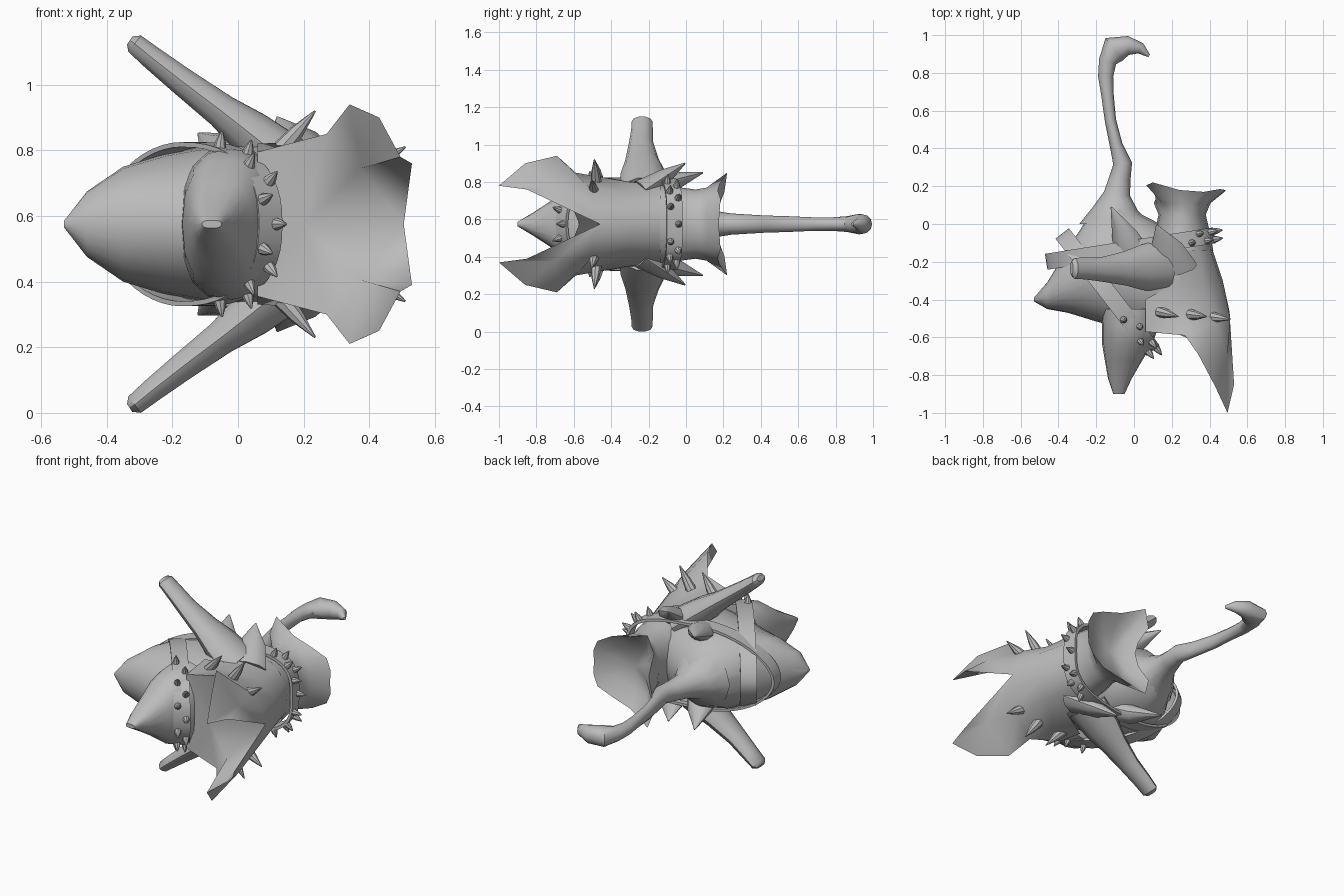
import bpy, bmesh, math
from mathutils import Vector

if "Cube" in bpy.data.objects:
    bpy.data.objects.remove(bpy.data.objects["Cube"])

MID = 0.575  # height of the symmetry plane
grey = bpy.data.materials.new("plain grey")
grey.diffuse_color = (0.5, 0.5, 0.5, 1)
grey.use_nodes = True
grey.node_tree.nodes["Principled BSDF"].inputs["Base Color"].default_value = grey.diffuse_color


def finish(name, bm, mirror=False, angle=40, merge=False):
    bmesh.ops.recalc_face_normals(bm, faces=bm.faces)
    me = bpy.data.meshes.new(name)
    bm.to_mesh(me)
    bm.free()
    me.materials.append(grey)
    me.polygons.foreach_set("use_smooth", [True] * len(me.polygons))
    me.set_sharp_from_angle(angle=math.radians(angle))
    ob = bpy.data.objects.new(name, me)
    ob.location.z = MID
    bpy.context.collection.objects.link(ob)
    if mirror:
        mod = ob.modifiers.new("mirror", "MIRROR")
        mod.use_axis = (False, False, True)
        mod.use_mirror_merge = merge
    return ob


def loft_into(bm, path, sides=16, axis=None, up=(0, 0, 1), n=2):
    """Skin rounded sections (x, y, z, half width, half depth)."""
    pts = [Vector(p[:3]) for p in path]
    s = lambda t: math.copysign(abs(t) ** (2 / n), t)
    rings = []
    for i, p in enumerate(path):
        t = Vector(axis) if axis else pts[min(i + 1, len(pts) - 1)] - pts[max(i - 1, 0)]
        u = t.cross(Vector(up)).normalized()
        v = u.cross(t).normalized()
        ring = []
        for k in range(sides):
            a = math.tau * k / sides
            ring.append(bm.verts.new(pts[i] + u * p[3] * s(math.cos(a)) + v * p[4] * s(math.sin(a))))
        rings.append(ring)
    for r, q in zip(rings, rings[1:]):
        for k in range(sides):
            j = (k + 1) % sides
            bm.faces.new((r[k], r[j], q[j], q[k]))
    bm.faces.new(rings[0])
    bm.faces.new(rings[-1])


def loft(name, path, mirror=False, **kw):
    bm = bmesh.new()
    loft_into(bm, path, **kw)
    return finish(name, bm, mirror)


def spike_into(bm, base, tip, r, sides=8):
    b, t = Vector(base), Vector(tip)
    m = b.lerp(t, 0.45)
    up = (0, 0, 1) if abs((t - b).normalized().z) < 0.9 else (0, 1, 0)
    loft_into(bm, [(*b, r, r), (*m, r * 0.75, r * 0.75), (*t, 0.003, 0.003)], sides, up=up)


# Main body, pointed toward -x
loft("body", [(-.53, -.40, 0, .01, .01), (-.46, -.38, 0, .07, .10), (-.35, -.30, 0, .17, .175),
              (-.22, -.22, 0, .29, .215), (-.08, -.22, 0, .33, .24), (.10, -.28, 0, .30, .245),
              (.24, -.30, 0, .24, .22)], sides=24, axis=(1, 0, 0))

# Flared collar with a hollow back and drawn-out corners
rim = [(.485, .175, 0), (.485, .18, .07), (.455, .185, .135), (.37, .17, .18), (.24, .18, .215),
       (.10, .22, .275), (.065, .205, .17), (.11, .17, .08), (.13, .165, 0)]
bm = bmesh.new()
rows = []
for y, rx, rz in ((-.14, .165, .21), (-.06, .15, .20), (.05, .125, .185), (.11, .15, .195)):
    rows.append([bm.verts.new((.255 + rx * math.cos(math.pi * k / 8), y, rz * math.sin(math.pi * k / 8)))
                 for k in range(9)])
rows.append([bm.verts.new(p) for p in rim])
rows.append([bm.verts.new((.27 + (x - .27) * .55, .12, z * .55)) for x, y, z in rim])
for r, q in zip(rows, rows[1:]):
    for k in range(8):
        bm.faces.new((r[k], r[k + 1], q[k + 1], q[k]))
bowl = bm.verts.new((.27, .095, 0))
for a, b in zip(rows[-1], rows[-1][1:]):
    bm.faces.new((a, b, bowl))
finish("collar", bm, True, 55, True)

# Pointed snout shell
loft("snout", [(-.08, -.90, 0, .03, .012), (-.075, -.82, 0, .062, .06), (-.055, -.72, 0, .10, .125),
               (-.035, -.63, 0, .135, .195), (-.02, -.54, 0, .15, .23), (-.02, -.45, 0, .155, .235)],
     sides=16, axis=(0, 1, 0), n=2.5)

# Long tail with a hooked end
loft("tail", [(-.10, .00, 0, .19, .17), (-.10, .08, 0, .12, .10), (-.09, .16, 0, .07, .07),
              (-.075, .24, 0, .057, .057), (-.06, .32, 0, .05, .052), (-.095, .42, 0, .034, .046),
              (-.125, .55, 0, .03, .042), (-.14, .68, 0, .033, .036), (-.15, .78, 0, .04, .036),
              (-.14, .86, 0, .047, .042), (-.105, .925, 0, .075, .055), (-.03, .945, 0, .05, .052),
              (.035, .93, 0, .03, .035), (.08, .89, 0, .008, .008)], sides=12)

# Arms reaching out and back
loft("arm", [(.16, -.22, .18, .14, .09), (.04, -.23, .275, .12, .075), (-.05, -.235, .345, .09, .055),
             (-.17, -.24, .435, .065, .045), (-.26, -.235, .505, .058, .038), (-.315, -.235, .55, .055, .033),
             (-.33, -.235, .56, .035, .015)],
     mirror=True, sides=10, up=(.7, 0, .7))

# Flared jaw: upper half with an outer skin and a folded inner face
P = dict(notch=(.505, -.46, 0), edge=(.53, -.85, .185), tip=(.495, -1, .205), out1=(.43, -.86, .325),
         out2=(.34, -.69, .365), out3=(.27, -.59, .275), top=(.20, -.46, .252), top0=(.06, -.40, .245),
         lip=(.06, -.57, .22), fold=(.06, -.58, 0), crease=(.20, -.57, 0), well=(.375, -.64, .17),
         s0=(.47, -.30, 0), s1=(.455, -.30, .08), s2=(.37, -.32, .17), s3=(.24, -.30, .225),
         m1=(.51, -.50, .09), m2=(.43, -.52, .20), far=(.495, -.70, .20),
         b0=(.41, -.12, 0), b1=(.40, -.12, .09), b2=(.34, -.13, .175), b3=(.24, -.12, .215))
bm = bmesh.new()
V = {k: bm.verts.new(p) for k, p in P.items()}
for face in ("b0 b1 s1 s0", "b1 b2 s2 s1", "b2 b3 s3 s2", "s0 s1 m1 notch", "s1 s2 m2 m1", "s2 s3 top",
             "s2 top out3 m2", "s3 top0 top", "top top0 lip", "top lip out3", "notch m1 far edge",
             "m1 m2 far", "far tip edge", "far out1 tip", "far m2 out2 out1", "m2 out3 out2",
             "fold crease lip", "crease out3 lip", "crease well out3", "crease notch well",
             "notch edge well", "edge tip well", "tip out1 well", "out1 out2 well", "out2 out3 well"):
    bm.faces.new([V[k] for k in face.split()])
finish("jaw", bm, True, 75, True)

# Broad curved horns on the flank and neck
for name, path in {
    "flank_horn": [(.0, -.18, .17, .10, .07), (-.05, -.06, .23, .07, .05), (-.12, .09, .275, .004, .004)],
    "neck_horn": [(.20, -.24, .17, .14, .07), (.17, -.12, .25, .085, .045), (.12, -.005, .325, .004, .004)],
}.items():
    loft(name, path, True, sides=10, up=(0, -.5, .85))

# Row of free spikes behind each jaw blade
bm = bmesh.new()
for base, tip in [((.135, -.465, .23), (.235, -.49, .345)), ((.30, -.48, .225), (.385, -.49, .345)),
                  ((.40, -.49, .17), (.51, -.505, .235))]:
    spike_into(bm, base, tip, .03)
finish("jaw_spikes", bm, True)


def belt(name, center, end, half_z, exps, width, spikes, spread):
    """Flat strap around z and the direction center->end, studded near that end."""
    c, e = Vector((*center, 0)), Vector((*end, 0))
    length, d = (e - c).length, (e - c).normalized()
    side = Vector((-d.y, d.x, 0))

    def at(a, grow=0):
        n = exps[0] if math.cos(a) < 0 else exps[1]
        s = lambda t: math.copysign(abs(t) ** (2 / n), t)
        return c + d * (length + grow) * s(math.cos(a)) + Vector((0, 0, (half_z + grow) * s(math.sin(a))))

    bm = bmesh.new()
    steps = 48
    rings = []
    for k in range(steps):
        a = math.tau * k / steps
        rings.append([bm.verts.new(at(a, g) + side * w * width / 2)
                      for g, w in ((0, -1), (0, 1), (-.015, 1), (-.015, -1))])
    for k in range(steps):
        r, s = rings[k], rings[(k + 1) % steps]
        for j in range(4):
            bm.faces.new((r[j], r[(j + 1) % 4], s[(j + 1) % 4], s[j]))
    finish(name, bm, angle=30)

    # Studs alternate across the strap
    bm = bmesh.new()
    for k in range(spikes):
        a = spread * (2 * k / (spikes - 1) - 1)
        off = side * width * (.25 if k % 2 else -.25)
        p = at(a)
        out = (at(a + .02) - at(a - .02)).cross(side).normalized()
        if out.dot(p - c) < 0:
            out = -out
        spike_into(bm, p + off - out * .005, p + off + out * .048, .02)
    finish(name + "_studs", bm)


belt("snout_belt", (-.14, -.36), (.10, -.67), .25, (1.85, 2.4), .09, 11, 1.2)
belt("neck_belt", (-.02, -.13), (.425, -.06), .25, (1.85, 3.4), .085, 11, .95)
